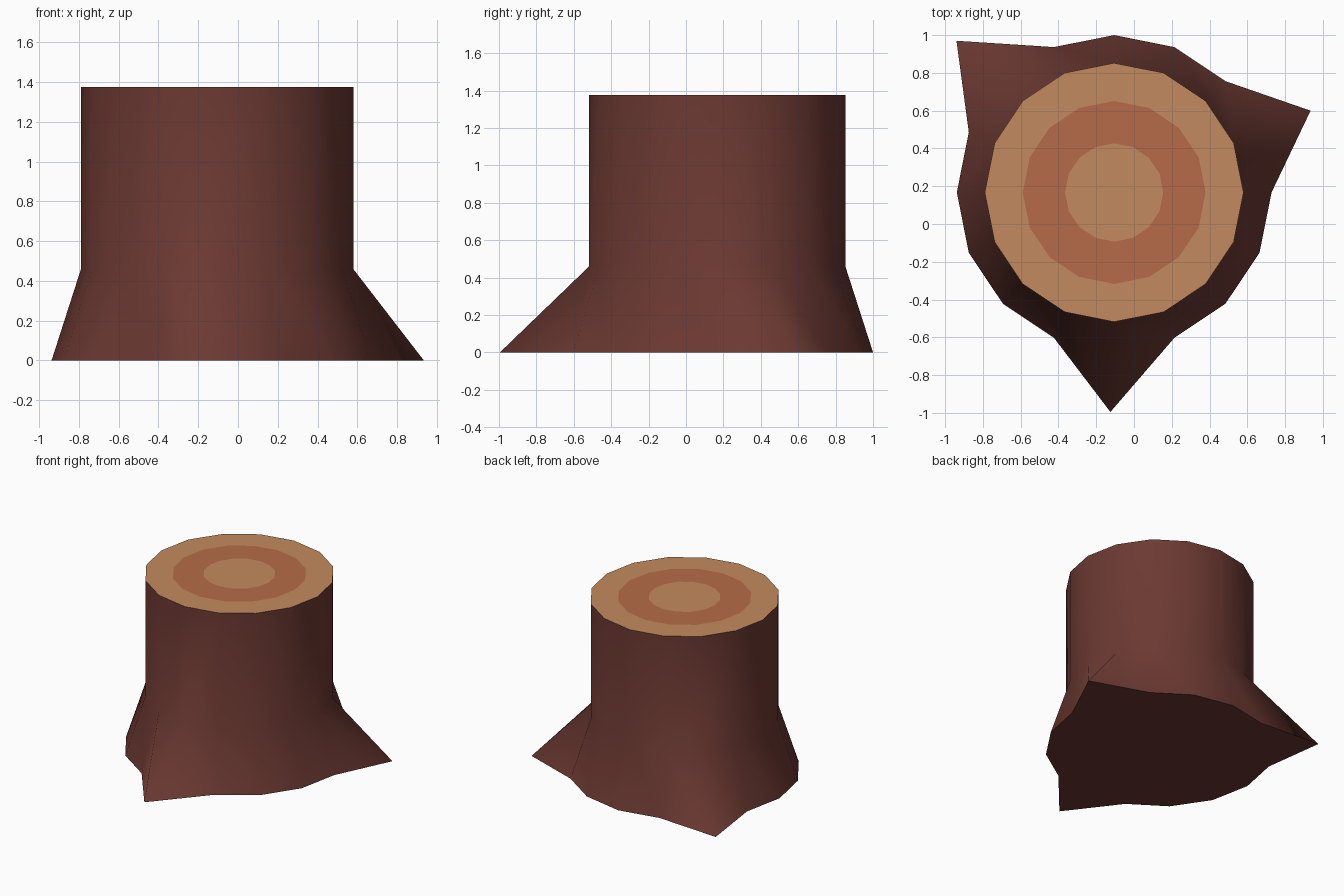
import bpy, bmesh, math

if "Cube" in bpy.data.objects:
    bpy.data.objects.remove(bpy.data.objects["Cube"])

N = 16
CX, CY = -0.105, 0.167
R_TOP, R_BASE = 0.685, 0.833
Z_FLARE, Z_TOP = 0.46, 1.375


def material(name, rgb):
    m = bpy.data.materials.new(name)
    m.diffuse_color = (*rgb, 1)
    m.use_nodes = True
    m.node_tree.nodes["Principled BSDF"].inputs["Base Color"].default_value = m.diffuse_color
    return m


bark = material("dark bark", (0.15, 0.041, 0.032))
tan = material("pale wood", (0.55, 0.255, 0.112))
ring_red = material("reddish ring", (0.465, 0.148, 0.065))


def ring(bm, r, z):
    return [bm.verts.new((CX + r * math.cos(2 * math.pi * k / N),
                          CY + r * math.sin(2 * math.pi * k / N), z)) for k in range(N)]


def finish(bm, name, mats):
    me = bpy.data.meshes.new(name)
    bm.to_mesh(me)
    bm.free()
    for m in mats:
        me.materials.append(m)
    ob = bpy.data.objects.new(name, me)
    bpy.context.collection.objects.link(ob)
    return ob


# Bark trunk: straight wall above a flared base with three root tips
bm = bmesh.new()
base, mid, top = ring(bm, R_BASE, 0), ring(bm, R_TOP, Z_FLARE), ring(bm, R_TOP, Z_TOP)
for k, (x, y) in {1: (0.935, 0.60), 6: (-0.94, 0.97), 12: (-0.125, -0.995)}.items():
    base[k].co = (x, y, 0)
for i in range(N):
    j = (i + 1) % N
    for vs in ((base[i], base[j], mid[i]), (base[j], mid[j], mid[i]),
               (mid[i], mid[j], top[j], top[i])):
        bm.faces.new(vs).smooth = True
# Flat underside with a sharp rim
under = bm.faces.new(base[::-1])
for e in under.edges:
    e.smooth = False
finish(bm, "trunk_bark", [bark])

# Cut top: concentric growth rings
bm = bmesh.new()
loops = [ring(bm, r, Z_TOP) for r in (R_TOP, 0.484, 0.26)]
for b, (outer, inner) in enumerate(zip(loops, loops[1:])):
    for i in range(N):
        j = (i + 1) % N
        bm.faces.new((outer[i], outer[j], inner[j], inner[i])).material_index = b
bm.faces.new(loops[-1]).material_index = 0
finish(bm, "cut_top", [tan, ring_red])
